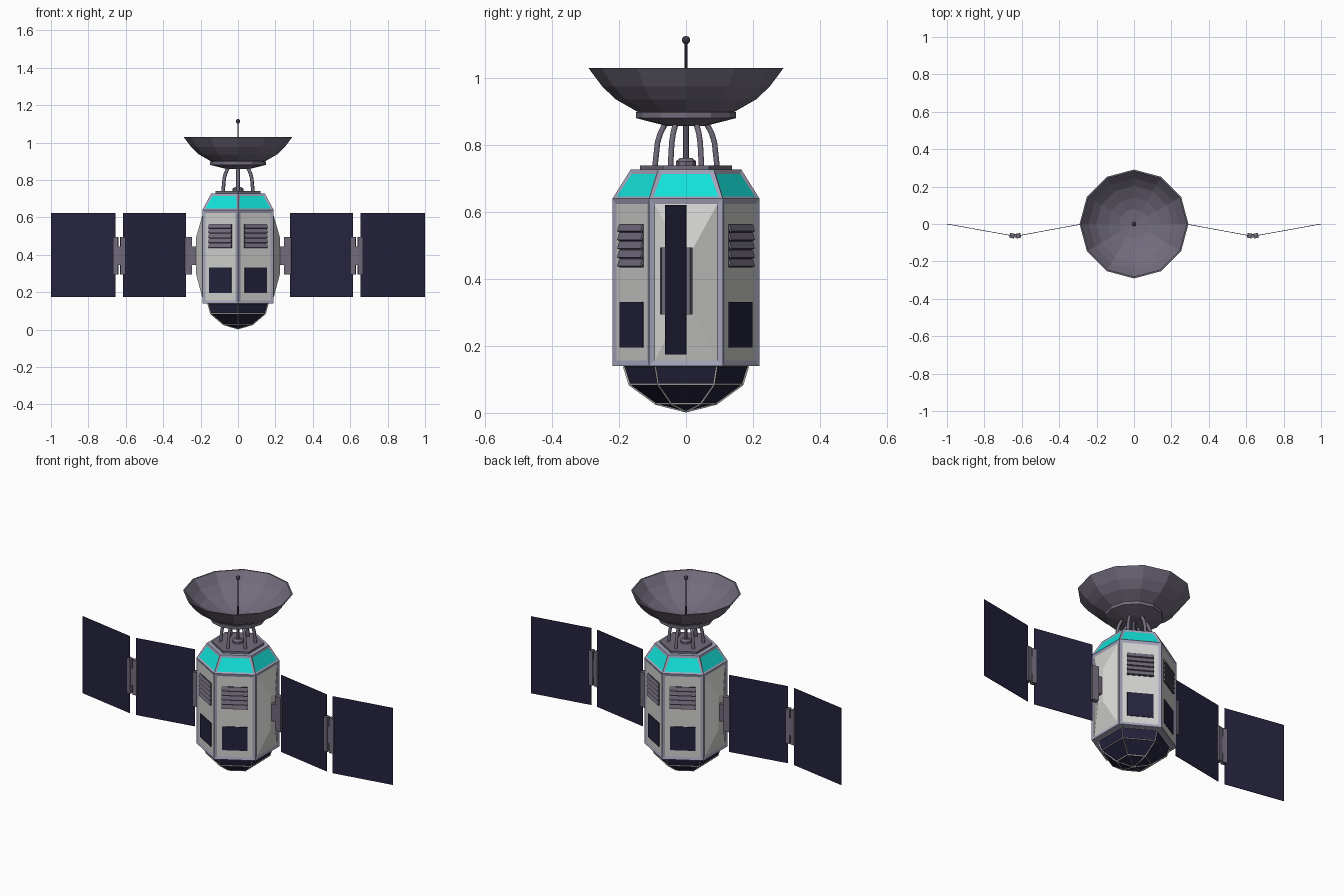
import bpy, bmesh, math
from mathutils import Matrix, Vector

if "Cube" in bpy.data.objects:
    bpy.data.objects.remove(bpy.data.objects["Cube"])


def material(name, rgb):
    lin = [((c / 255 + 0.055) / 1.055) ** 2.4 if c > 10 else c / 255 / 12.92 for c in rgb]
    m = bpy.data.materials.new(name)
    m.diffuse_color = (*lin, 1)
    m.use_nodes = True
    m.node_tree.nodes["Principled BSDF"].inputs["Base Color"].default_value = m.diffuse_color
    return m


FRAME = material("lavender frame", (164, 164, 188))
PANEL = material("light grey panel", (210, 210, 208))
CYAN = material("cyan glass", (18, 226, 218))
NAVY = material("navy cells", (36, 35, 62))
METAL = material("purple grey metal", (114, 107, 124))
DARK = material("dark vent", (62, 57, 70))


def finish(name, bm, *mats):
    bmesh.ops.recalc_face_normals(bm, faces=bm.faces)
    me = bpy.data.meshes.new(name)
    bm.to_mesh(me)
    bm.free()
    for m in mats:
        me.materials.append(m)
    ob = bpy.data.objects.new(name, me)
    bpy.context.collection.objects.link(ob)
    return ob


def lathe_bm(profile, n):
    """Revolve (radius, z) points with n flat sides; a corner lies on +y."""
    bm = bmesh.new()
    rings = []
    for r, z in profile:
        if r == 0:
            rings.append([bm.verts.new((0, 0, z))] * n)
        else:
            a = [math.pi / 2 + 2 * math.pi * i / n for i in range(n)]
            rings.append([bm.verts.new((r * math.cos(t), r * math.sin(t), z)) for t in a])
    for lo, hi in zip(rings, rings[1:]):
        for i in range(n):
            j = (i + 1) % n
            quad = list(dict.fromkeys((lo[i], lo[j], hi[j], hi[i])))
            bm.faces.new(quad)
    return bm


def lathe(name, profile, n, mat):
    return finish(name, lathe_bm(profile, n), mat)


def box(name, lo, hi, mat, matrix=Matrix()):
    bm = bmesh.new()
    lo, hi = Vector(lo), Vector(hi)
    bmesh.ops.create_cube(bm, size=1, matrix=matrix @ Matrix.Translation((lo + hi) / 2)
                          @ Matrix.Diagonal((*(hi - lo), 1)))
    return finish(name, bm, mat)


def tube(name, points, radius, mat):
    cu = bpy.data.curves.new(name, 'CURVE')
    cu.dimensions = '3D'
    cu.bevel_depth, cu.bevel_resolution, cu.use_fill_caps = radius, 1, True
    sp = cu.splines.new('POLY')
    sp.points.add(len(points) - 1)
    for p, co in zip(sp.points, points):
        p.co = (*co, 1)
    cu.materials.append(mat)
    ob = bpy.data.objects.new(name, cu)
    bpy.context.collection.objects.link(ob)


# Hexagonal hull with recessed panels, windows and bulged sides
bm = lathe_bm([(0, .14), (.22, .14), (.22, .64), (.165, .728), (0, .728)], 6)
bmesh.ops.recalc_face_normals(bm, faces=bm.faces)
walls = [f for f in bm.faces if abs(f.normal.z) < .1]
slopes = [f for f in bm.faces if .1 < f.normal.z < .95]
bmesh.ops.inset_individual(bm, faces=walls, thickness=.023, depth=-.004)
bmesh.ops.inset_individual(bm, faces=slopes, thickness=.017, depth=-.004)
for f in walls:
    f.material_index = 1
for f in slopes:
    f.material_index = 2
sides = [f for f in walls if abs(f.normal.x) > .9]
bmesh.ops.inset_individual(bm, faces=sides, thickness=.02)
for f in sides:
    for v in f.verts:
        v.co = (math.copysign(.225, v.co.x), math.copysign(.02, v.co.y),
                .49 if v.co.z > .4 else .30)
    for e in f.edges:
        for g in e.link_faces:
            g.material_index = 1
finish("hull", bm, FRAME, PANEL, CYAN)

# Vents and small cell plates on the four diagonal walls
APO = .22 * math.cos(math.pi / 6) - .004
for k, deg in enumerate((60, 120, 240, 300)):
    m = Matrix.Rotation(math.radians(deg), 4, 'Z') @ Matrix.Translation((APO, 0, 0))
    box(f"cell_plate_{k}", (-.002, -.068, .195), (.004, .068, .332), NAVY, m)
    box(f"vent_back_{k}", (-.002, -.07, .435), (.003, .07, .565), DARK, m)
    for s in range(5):
        t = m @ Matrix.Translation((.005, 0, .448 + s * .026)) @ Matrix.Rotation(math.radians(-18), 4, 'Y')
        box(f"vent_slat_{k}_{s}", (-.003, -.07, -.0105), (.003, .07, .0105), METAL, t)

# Faceted nose with thin ribs
nose = [(.185, .14), (.168, .085), (.09, .028), (0, .005)]
lathe("nose", nose, 6, NAVY)
ribs = lathe("nose_ribs", nose, 6, PANEL)
w = ribs.modifiers.new("ribs", 'WIREFRAME')
w.thickness, w.use_even_offset = .008, False

# Top plate, centre post and struts
lathe("top_plate", [(0, .72), (.138, .72), (.138, .74), (0, .74)], 6, METAL)
lathe("post_base", [(0, .735), (.03, .735), (.03, .752), (.018, .762), (0, .762)], 8, METAL)
lathe("post", [(0, .75), (.009, .75), (.009, .87), (0, .87)], 8, METAL)
for k in range(6):
    a = math.pi / 2 + k * math.pi / 3
    path = [(.093, .735), (.085, .808), (.077, .835), (.06, .868)]
    tube(f"strut_{k}", [(r * math.cos(a), r * math.sin(a), z) for r, z in path], .0095, METAL)

# Twelve-sided dish and its feed antenna
lathe("dish", [(0, .858), (.06, .858), (.15, .881), (.15, .898), (.145, .9), (.21, .937),
               (.25, .975), (.291, 1.03), (.283, 1.03), (.243, .981), (.203, .946),
               (.14, .912), (.08, .89), (0, .88)], 12, METAL)
lathe("antenna", [(0, .87), (.007, .87), (.004, .95), (.004, 1.11), (0, 1.11)], 8, DARK)
bm = bmesh.new()
bmesh.ops.create_uvsphere(bm, u_segments=10, v_segments=6, radius=.0125,
                          matrix=Matrix.Translation((0, 0, 1.114)))
finish("antenna_tip", bm, DARK)

# Folded solar wings: local x runs along each panel
for side, s in (("right", 1), ("left", -1)):
    flip = Matrix.Diagonal((s, 1, 1, 1))

    def along(p, q):
        d = Vector(q) - Vector(p)
        return flip @ Matrix.Translation((*p, 0)) @ Matrix.Rotation(math.atan2(d.y, d.x), 4, 'Z'), d.length

    inner, li = along((.278, 0), (.615, -.062))
    outer, lo = along((.655, -.062), (1, 0))
    box(f"{side}_inner_panel", (0, -.0015, .174), (li, .0015, .622), NAVY, inner)
    box(f"{side}_outer_panel", (0, -.0015, .174), (lo, .0015, .622), NAVY, outer)
    # Root hinge
    box(f"{side}_root_arm", (.21, -.012, .345), (.26, .012, .445), METAL, flip)
    box(f"{side}_root_bracket", (-.03, -.014, .294), (.008, .014, .495), METAL, inner)
    # Middle hinge
    box(f"{side}_mid_bracket_a", (li - .01, -.013, .294), (li + .015, .013, .495), METAL, inner)
    box(f"{side}_mid_bracket_b", (-.015, -.013, .294), (.01, .013, .495), METAL, outer)
    box(f"{side}_mid_pin", (.622, -.073, .345), (.648, -.053, .445), METAL, flip)
